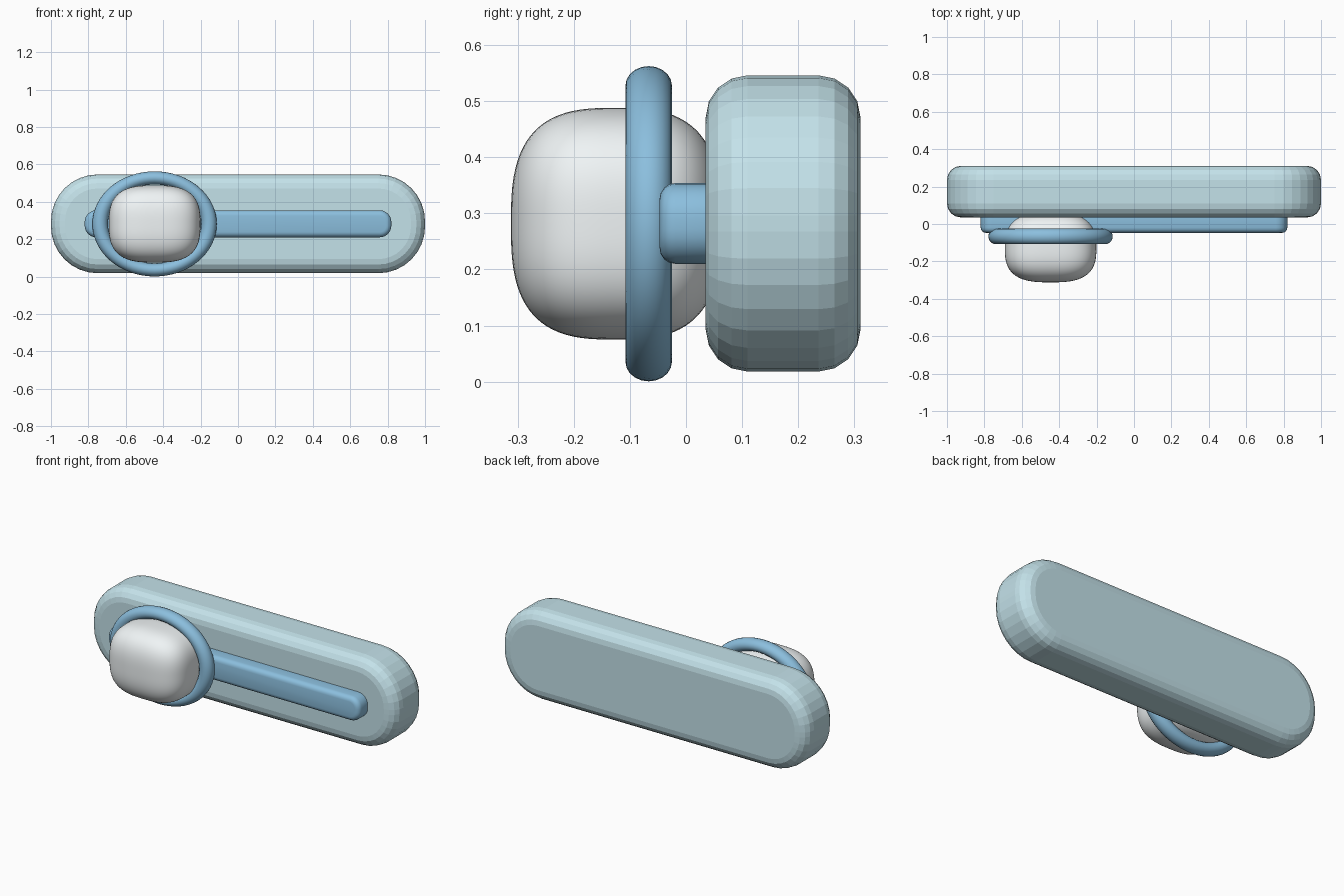
import bpy, bmesh
from math import sin, cos, pi, radians

if "Cube" in bpy.data.objects:
    bpy.data.objects.remove(bpy.data.objects["Cube"])


def material(name, rgb):
    m = bpy.data.materials.new(name)
    m.diffuse_color = (*rgb, 1)
    m.use_nodes = True
    m.node_tree.nodes["Principled BSDF"].inputs["Base Color"].default_value = m.diffuse_color
    return m


def finish(name, bm, mat, smooth_angle=None):
    bmesh.ops.recalc_face_normals(bm, faces=bm.faces)
    mesh = bpy.data.meshes.new(name)
    bm.to_mesh(mesh)
    bm.free()
    mesh.materials.append(mat)
    ob = bpy.data.objects.new(name, mesh)
    bpy.context.collection.objects.link(ob)
    if smooth_angle:
        bpy.ops.object.select_all(action='DESELECT')
        ob.select_set(True)
        bpy.context.view_layer.objects.active = ob
        bpy.ops.object.shade_smooth_by_angle(angle=radians(smooth_angle))
    return ob


def rounded_bar(name, hx, hz, zc, y0, y1, corner, edge, segs, mat, smooth=None):
    """Rounded rectangle in XZ, stacked along Y with rounded front and back edges."""
    n = 4
    arc = [(edge * (1 - cos(i * pi / 2 / n)), edge * (1 - sin(i * pi / 2 / n)))
           for i in range(n + 1)]
    levels = [(y0 + d, s) for d, s in arc] + [(y1 - d, s) for d, s in reversed(arc)]
    bm = bmesh.new()
    loops = []
    for y, inset in levels:
        r = corner - inset
        loop = []
        for q, (sx, sz) in enumerate([(1, 1), (-1, 1), (-1, -1), (1, -1)]):
            for k in range(segs + 1):
                a = (q + k / segs) * pi / 2
                loop.append(bm.verts.new((sx * (hx - corner) + r * cos(a), y,
                                          zc + sz * (hz - corner) + r * sin(a))))
        loops.append(loop)
    for a, b in zip(loops, loops[1:]):
        for i in range(len(a)):
            j = (i + 1) % len(a)
            bm.faces.new((a[i], a[j], b[j], b[i]))
    bm.faces.new(loops[0])
    bm.faces.new(loops[-1])
    return finish(name, bm, mat, smooth)


pale = material("pale_blue", (0.55, 0.76, 0.82))
blue = material("blue", (0.26, 0.52, 0.73))
white = material("off_white", (0.87, 0.91, 0.92))

# Backing plate and the slide rail on its front
rounded_bar("plate", 1.0, 0.264, 0.282, 0.035, 0.311, 0.25, 0.075, 8, pale)
rounded_bar("rail", 0.82, 0.072, 0.282, -0.047, 0.08, 0.062, 0.028, 6, blue, 35)

# Knob: rounded block made from a sphere pushed towards a box
KX, KZ = -0.446, 0.2815
bm = bmesh.new()
bmesh.ops.create_cube(bm, size=2)
bmesh.ops.subdivide_edges(bm, edges=bm.edges[:], cuts=23, use_grid_fill=True)
P = 2.9
for v in bm.verts:
    d = v.co.normalized()
    d /= sum(abs(c) ** P for c in d) ** (1 / P)
    v.co = (KX + 0.245 * d.x, -0.125 + 0.187 * d.y, KZ + 0.2065 * d.z)
finish("knob", bm, white, 60)

# Oval ring around the knob
bm = bmesh.new()
N, M = 64, 20
R, r = 0.291, 0.0415
grid = [[bm.verts.new((KX + (R + r * cos(b)) * cos(a), -0.0665 + r * sin(b),
                       KZ + 0.845 * (R + r * cos(b)) * sin(a)))
         for b in (2 * pi * j / M for j in range(M))]
        for a in (2 * pi * i / N for i in range(N))]
for i in range(N):
    for j in range(M):
        k, l = (i + 1) % N, (j + 1) % M
        bm.faces.new((grid[i][j], grid[k][j], grid[k][l], grid[i][l]))
finish("knob_ring", bm, blue, 60)
